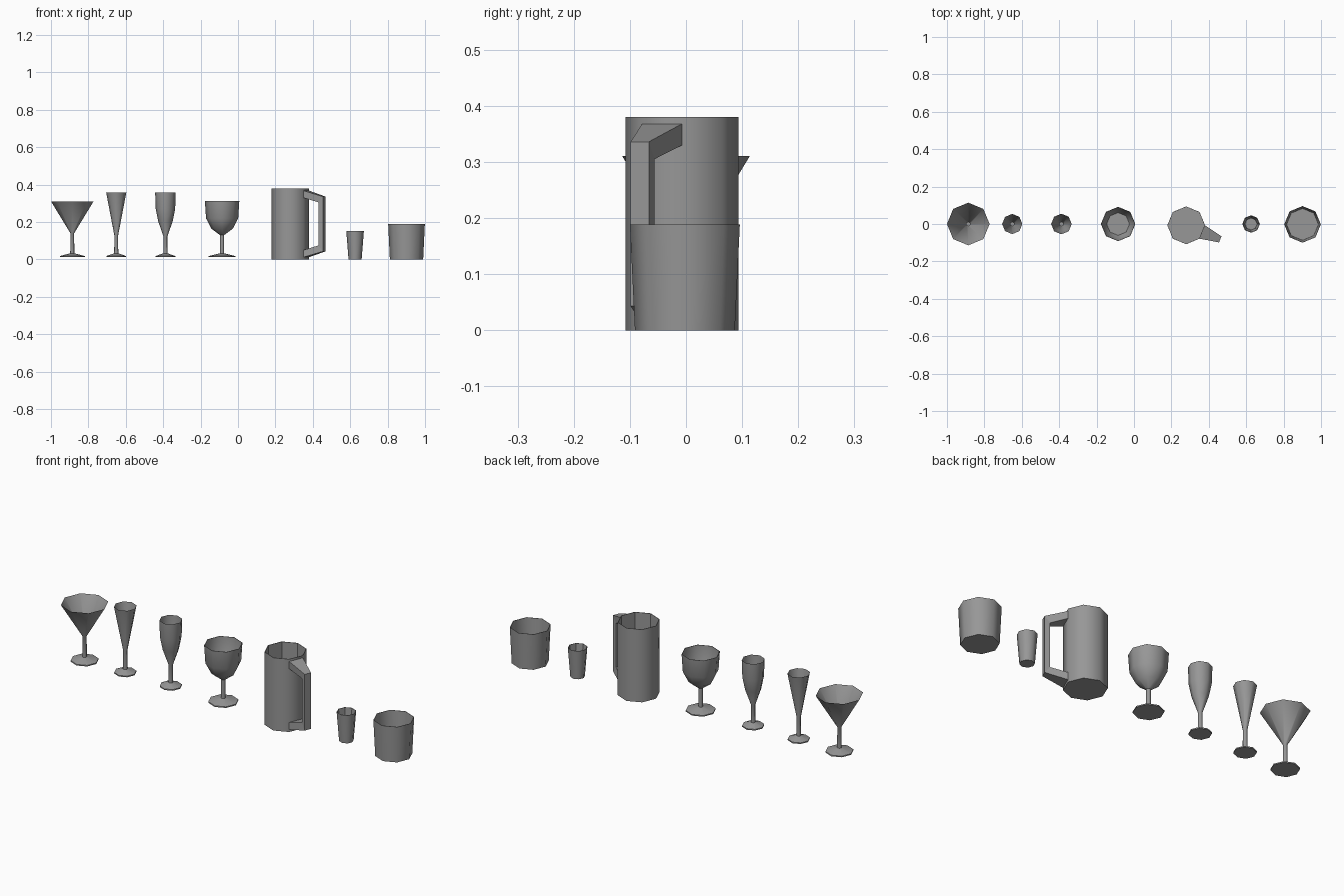
import bpy, bmesh, math
from mathutils import Matrix

if "Cube" in bpy.data.objects:
    bpy.data.objects.remove(bpy.data.objects["Cube"])

SIDES = 8
GREY = bpy.data.materials.new("dark_grey")
GREY.diffuse_color = (0.31, 0.31, 0.31, 1)
GREY.use_nodes = True
GREY.node_tree.nodes["Principled BSDF"].inputs["Base Color"].default_value = GREY.diffuse_color


def finish(bm, name, loc, angle):
    me = bpy.data.meshes.new(name)
    bm.to_mesh(me)
    bm.free()
    me.materials.append(GREY)
    ob = bpy.data.objects.new(name, me)
    ob.location = loc
    bpy.context.collection.objects.link(ob)
    bpy.ops.object.select_all(action='DESELECT')
    ob.select_set(True)
    bpy.context.view_layer.objects.active = ob
    bpy.ops.object.shade_smooth_by_angle(angle=math.radians(angle))
    return ob


def vessel(name, x, y, outside, inside=(), flat_inside=False):
    """Eight-sided vessel: outside (radius, z) points go up, inside points go back down."""
    bm = bmesh.new()
    rings = []
    for r, z in list(outside) + list(inside):
        rings.append([bm.verts.new((r * math.cos(i * math.tau / SIDES),
                                    r * math.sin(i * math.tau / SIDES), z))
                      for i in range(SIDES)])
    bm.faces.new(rings[0][::-1])
    inner = set()
    for k, (a, b) in enumerate(zip(rings, rings[1:])):
        for i in range(SIDES):
            j = (i + 1) % SIDES
            f = bm.faces.new((a[i], a[j], b[j], b[i]))
            if k >= len(outside):
                inner.add(f.calc_center_median().freeze() and f.index)
    if inside:
        bm.faces.new(rings[-1])
    ob = finish(bm, name, (x, y, 0), 50)
    if flat_inside:
        first = 1 + SIDES * len(outside)
        for p in list(ob.data.polygons)[first:]:
            p.use_smooth = False
    return ob


def stemmed(name, x, foot_r, bowl, inside=()):
    """Glass with a flared foot and thin stem below the bowl profile."""
    foot = [(foot_r, 0.012), (foot_r, 0.018), (0.011, 0.033)]
    return vessel(name, x, 0, foot + bowl, inside)


# Stemmed glasses
stemmed("cocktail_glass", -0.886, 0.067, [(0.010, 0.14), (0.114, 0.311)])
stemmed("narrow_flute", -0.651, 0.053, [(0.010, 0.128), (0.054, 0.359)])
stemmed("tulip_flute", -0.388, 0.053,
        [(0.010, 0.122), (0.039, 0.205), (0.052, 0.27), (0.055, 0.359)])
stemmed("wine_goblet", -0.085, 0.072,
        [(0.011, 0.13), (0.058, 0.165), (0.086, 0.22), (0.092, 0.313)],
        [(0.090, 0.313), (0.084, 0.22), (0.061, 0.175)])

# Straight-sided vessels with inner walls and floors
MUG = (0.279, -0.007, 0)
vessel("mug_body", MUG[0], MUG[1], [(0.101, 0.0), (0.101, 0.38)],
       [(0.098, 0.38), (0.098, 0.012)], True)
vessel("shot_glass", 0.626, 0, [(0.035, 0.0), (0.047, 0.152)],
       [(0.045, 0.152), (0.032, 0.01)], True)
vessel("tumbler", 0.901, -0.002, [(0.089, 0.0), (0.098, 0.189)],
       [(0.096, 0.189), (0.085, 0.01)])

# Mug handle: bracket of four stations, each (distance out, z, half width)
outer = [(0.0933, 0.368, 0.0385), (0.197, 0.336, 0.0175),
         (0.197, 0.043, 0.0175), (0.0933, 0.012, 0.0385)]
inner = [(0.0933, 0.33, 0.0385), (0.171, 0.305, 0.0175),
         (0.171, 0.075, 0.0175), (0.0933, 0.05, 0.0385)]
bm = bmesh.new()
rings = []
for o, n in zip(outer, inner):
    rings.append([bm.verts.new((p[0], s * p[2], p[1]))
                  for p, s in ((o, -1), (o, 1), (n, 1), (n, -1))])
for a, b in zip(rings, rings[1:]):
    for i in range(4):
        j = (i + 1) % 4
        bm.faces.new((a[i], a[j], b[j], b[i]))
bmesh.ops.recalc_face_normals(bm, faces=bm.faces)
bm.transform(Matrix.Rotation(math.radians(-22.5), 4, 'Z'))
finish(bm, "mug_handle", MUG, 10)
